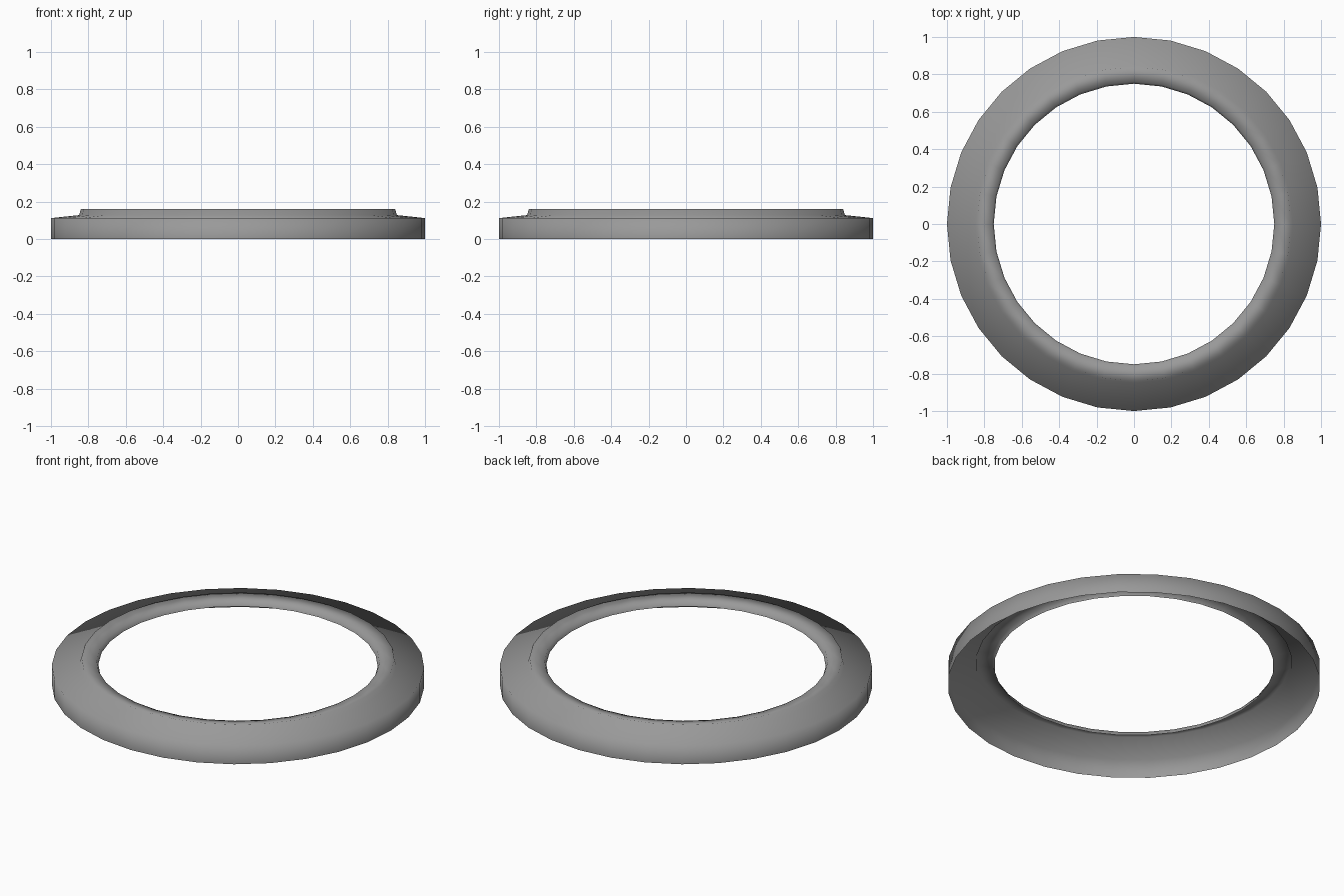
import bpy, bmesh, math

if "Cube" in bpy.data.objects:
    bpy.data.objects.remove(bpy.data.objects["Cube"])

SIDES = 32
# Open-bottomed section (radius, height): outer wall, shoulder, raised step, inner lip
PROFILE = [(1.0, 0.0), (1.0, 0.112), (0.85, 0.128), (0.84, 0.16),
           (0.76, 0.146), (0.75, 0.12)]

# Spin the section around z
bm = bmesh.new()
rings = []
for r, z in PROFILE:
    rings.append([bm.verts.new((r * math.cos(2 * math.pi * i / SIDES),
                                r * math.sin(2 * math.pi * i / SIDES), z))
                  for i in range(SIDES)])
for a, b in zip(rings, rings[1:]):
    for i in range(SIDES):
        j = (i + 1) % SIDES
        face = bm.faces.new((a[i], a[j], b[j], b[i]))
        face.smooth = True

mesh = bpy.data.meshes.new("trim_ring")
bm.to_mesh(mesh)
bm.free()
ring = bpy.data.objects.new("trim_ring", mesh)
bpy.context.collection.objects.link(ring)

# Dark grey finish
grey = bpy.data.materials.new("dark_grey")
grey.diffuse_color = (0.32, 0.32, 0.32, 1)
grey.use_nodes = True
grey.node_tree.nodes["Principled BSDF"].inputs["Base Color"].default_value = grey.diffuse_color
mesh.materials.append(grey)
